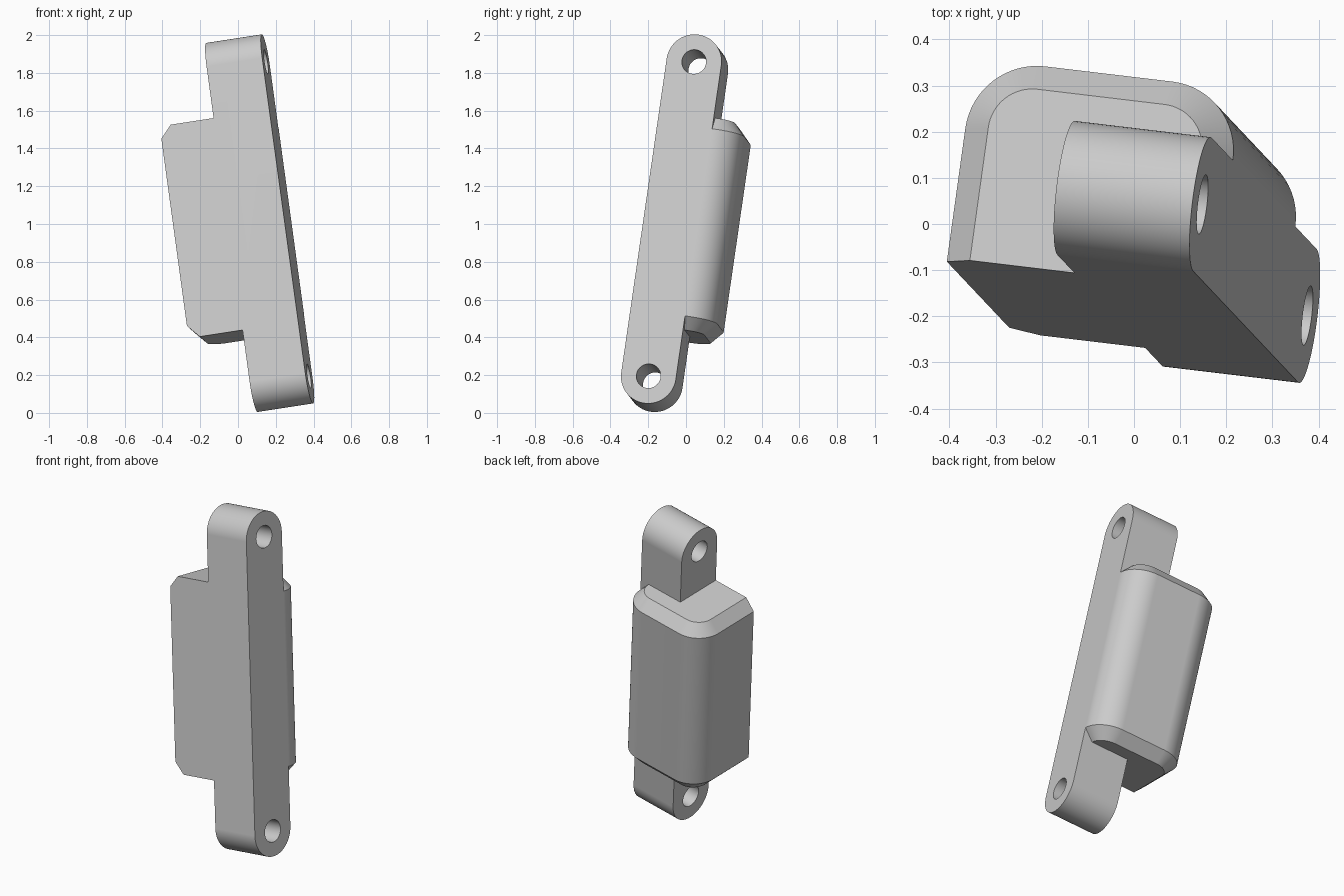
import bpy, bmesh, math
from mathutils import Matrix, Vector

if "Cube" in bpy.data.objects:
    bpy.data.objects.remove(bpy.data.objects["Cube"])

# Local frame: u = width, v = depth, w = length; origin mid-way on the link's outer face
W = Vector((-0.134, 0.142, 0.981)).normalized()
U = Vector((0.981, -0.117, 0.152))
U = (U - U.dot(W) * W).normalized()
V = W.cross(U)
FRAME = Matrix.Translation((0.262, -0.078, 1.027)) @ Matrix((U, V, W)).transposed().to_4x4()

R = 0.147         # link end radius
PIVOT = 0.848     # hole distance from the middle
LINK_W = 0.30
BLOCK_W = 0.591
BACK = 0.302
CORNER = BACK - R
CHAMFER = 0.06

grey = bpy.data.materials.new("light grey")
grey.use_nodes = True
colour = (0.6, 0.6, 0.6, 1)
grey.diffuse_color = colour
grey.node_tree.nodes["Principled BSDF"].inputs["Base Color"].default_value = colour


def arc(cx, cy, r, start, end, steps):
    angles = [math.radians(start + (end - start) * i / steps) for i in range(steps + 1)]
    return [(cx + r * math.cos(a), cy + r * math.sin(a)) for a in angles]


def loft(name, rings):
    """Skin equal-length rings and cap both ends."""
    bm = bmesh.new()
    loops = [[bm.verts.new(p) for p in ring] for ring in rings]
    n = len(loops[0])
    for a, b in zip(loops, loops[1:]):
        for i in range(n):
            j = (i + 1) % n
            bm.faces.new((a[i], a[j], b[j], b[i]))
    bm.faces.new(loops[0])
    bm.faces.new(loops[-1])
    bmesh.ops.recalc_face_normals(bm, faces=bm.faces)
    mesh = bpy.data.meshes.new(name)
    bm.to_mesh(mesh)
    bm.free()
    mesh.materials.append(grey)
    obj = bpy.data.objects.new(name, mesh)
    bpy.context.collection.objects.link(obj)
    return obj


def along_u(name, profile, u0, u1):
    return loft(name, [[(u, v, w) for v, w in profile] for u in (u0, u1)])


def block_ring(inset, w):
    r = CORNER - inset
    pts = [(-BLOCK_W + inset, -R), (-inset, -R)]
    pts += arc(-CORNER, BACK - CORNER, r, 0, 90, 16)
    pts += arc(-BLOCK_W + CORNER, BACK - CORNER, r, 90, 180, 16)
    return [(u, v, w) for u, v in pts]


def combine(obj, other, operation):
    mod = obj.modifiers.new(operation, 'BOOLEAN')
    mod.operation = operation
    mod.solver = 'EXACT'
    mod.object = other
    bpy.context.view_layer.objects.active = obj
    bpy.ops.object.modifier_apply(modifier=mod.name)
    bpy.data.objects.remove(other)


# Round-ended link
link = along_u("link_body", arc(0, PIVOT, R, 0, 180, 32) + arc(0, -PIVOT, R, 180, 360, 32),
               -LINK_W, 0)

# Block with rounded back corners and chamfered ends
block = loft("side_block", [block_ring(CHAMFER, -0.572), block_ring(0, -0.505),
                            block_ring(0, 0.505), block_ring(CHAMFER, 0.572)])
combine(link, block, 'UNION')

# Pivot holes
for side in (-1, 1):
    hole = along_u("hole_cutter", arc(0, side * PIVOT, 0.065, 0, 348.75, 31), -LINK_W - 0.1, 0.1)
    hole.hide_render = True
    combine(link, hole, 'DIFFERENCE')

# Merge coplanar faces, tilt into place, shade
bm = bmesh.new()
bm.from_mesh(link.data)
bmesh.ops.remove_doubles(bm, verts=bm.verts, dist=0.0005)
bmesh.ops.dissolve_limit(bm, angle_limit=math.radians(0.5), verts=bm.verts, edges=bm.edges)
bm.to_mesh(link.data)
bm.free()
link.data.transform(FRAME)
bpy.ops.object.select_all(action='DESELECT')
link.select_set(True)
bpy.context.view_layer.objects.active = link
bpy.ops.object.shade_smooth_by_angle(angle=math.radians(25))
link.modifiers.new("even_shading", 'WEIGHTED_NORMAL').keep_sharp = True
